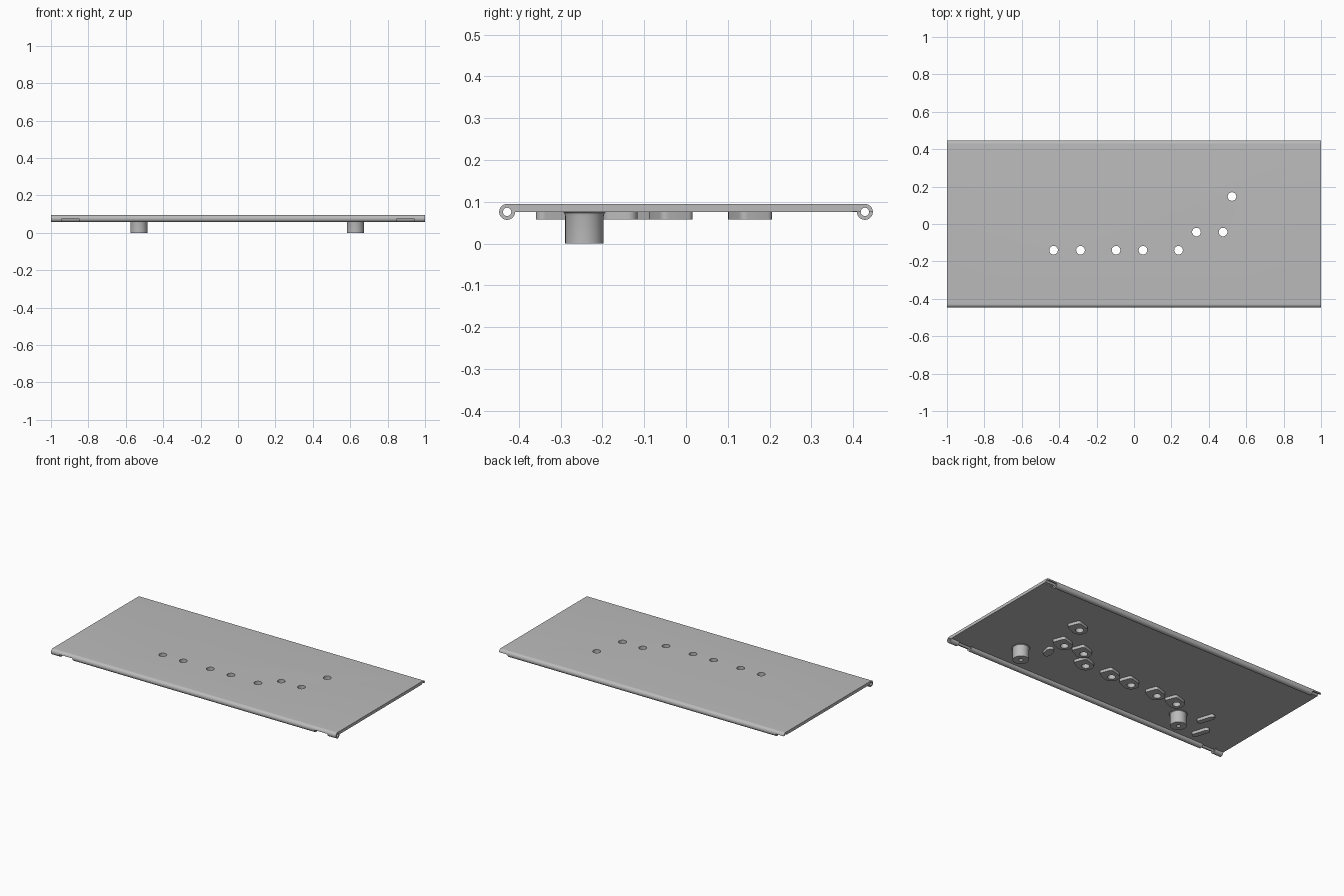
import bpy, bmesh
from math import sin, cos, pi, radians
from mathutils import Matrix, Vector, geometry

cube = bpy.data.objects.get("Cube")
if cube:
    bpy.data.objects.remove(cube, do_unlink=True)

TOP, UNDER, LOW = 0.095, 0.076, 0.058      # plate top, plate underside, pad bottom
EDGE_Y, EDGE_R, BORE_R, HOLE_R = 0.428, 0.019, 0.01, 0.023

grey = bpy.data.materials.new("light grey metal")
grey.use_nodes = True
grey.diffuse_color = (0.5, 0.5, 0.5, 1)
grey.node_tree.nodes["Principled BSDF"].inputs["Base Color"].default_value = (0.5, 0.5, 0.5, 1)


def finish(bm, name):
    bmesh.ops.recalc_face_normals(bm, faces=bm.faces)
    mesh = bpy.data.meshes.new(name)
    bm.to_mesh(mesh)
    bm.free()
    mesh.materials.append(grey)
    obj = bpy.data.objects.new(name, mesh)
    bpy.context.collection.objects.link(obj)
    return obj


def activate(obj):
    bpy.ops.object.select_all(action='DESELECT')
    obj.select_set(True)
    bpy.context.view_layer.objects.active = obj


def smooth(obj):
    activate(obj)
    bpy.ops.object.shade_smooth_by_angle(angle=radians(30))


def prism(points, push, name):
    """Extrude a closed 3D outline along a vector."""
    bm = bmesh.new()
    face = bm.faces.new([bm.verts.new(p) for p in points])
    new = bmesh.ops.extrude_face_region(bm, geom=[face])["geom"]
    bmesh.ops.translate(bm, vec=push, verts=[v for v in new if isinstance(v, bmesh.types.BMVert)])
    return finish(bm, name)


def circle(x, y, r, n=32):
    return [Vector((x + r * cos(2 * pi * i / n), y + r * sin(2 * pi * i / n))) for i in range(n)]


def hull_pad(circles, name):
    """Flat pad on the underside, wrapped around a set of circles."""
    pts = [p for c in circles for p in circle(*c)]
    outline = [pts[i] for i in geometry.convex_hull_2d(pts)]
    return prism([(p.x, p.y, LOW) for p in outline], (0, 0, UNDER - LOW + 0.002), name)


def rod(center, r, length, axis):
    bm = bmesh.new()
    turn = Matrix.Rotation(pi / 2, 4, 'Y') if axis == 'X' else Matrix()
    bmesh.ops.create_cone(bm, cap_ends=True, segments=32, radius1=r, radius2=r, depth=length,
                          matrix=Matrix.Translation(center) @ turn)
    return finish(bm, "cutter")


def box(x0, x1, y0, y1, z0, z1):
    return prism([(x0, y0, z0), (x1, y0, z0), (x1, y1, z0), (x0, y1, z0)], (0, 0, z1 - z0), "cutter")


def cut(obj, cutter):
    cutter.hide_render = True
    mod = obj.modifiers.new("cut", 'BOOLEAN')
    mod.operation, mod.solver, mod.object = 'DIFFERENCE', 'EXACT', cutter
    activate(obj)
    bpy.ops.object.modifier_apply(modifier=mod.name)
    bpy.data.objects.remove(cutter, do_unlink=True)


# Plate with a rolled bead along both long edges
bead = [(EDGE_Y + EDGE_R * cos(a), UNDER + EDGE_R * sin(a))
        for a in [radians(90 - 270 * i / 36) for i in range(37)]]
profile = bead + [(-y, z) for y, z in reversed(bead)]
plate = prism([(-1, y, z) for y, z in profile], (2, 0, 0), "plate")

# Bores through the beads, and the gaps in their lower halves near the ends
for side in (-1, 1):
    cut(plate, rod((0, side * EDGE_Y, UNDER), BORE_R, 2.2, 'X'))
    for gap, y in (((0.85, 0.94), -EDGE_Y), ((0.94, 1.1), EDGE_Y)):
        x0, x1 = sorted(side * g for g in gap)
        cut(plate, box(x0, x1, y - 0.03, y + 0.03, 0, UNDER + 0.0005))

# Drilled pads under the plate
holes = [(x, -0.14) for x in (-0.43, -0.286, -0.096, 0.048, 0.238)]
holes += [(0.334, -0.043), (0.476, -0.043), (0.524, 0.147)]
for i, (x, y) in enumerate(holes):
    pad = hull_pad([(x, y, 0.046), (x + 0.06, y - 0.005, 0.016), (x + 0.042, y + 0.043, 0.016)],
                   f"drilled_pad_{i + 1}")
    for part in (plate, pad):
        cut(part, rod((x, y, UNDER), HOLE_R, 0.2, 'Z'))
    smooth(pad)
smooth(plate)

# Plain oblong pads
for i, (x, y, dx, dy, r) in enumerate([(-0.672, -0.17, -0.012, 0.037, 0.017),
                                       (-0.746, -0.305, -0.012, 0.037, 0.017),
                                       (0.496, -0.158, 0.005, 0.02, 0.022)]):
    smooth(hull_pad([(x - dx, y - dy, r), (x + dx, y + dy, r)], f"oblong_pad_{i + 1}"))

# Round feet with a flared root and a small centre hole
for name, x in (("right_foot", -0.53), ("left_foot", 0.628)):
    bm = bmesh.new()
    rings = [(0, 0.025), (0.012, 0.025), (0.012, 0), (0.046, 0), (0.046, 0.066),
             (0.048, 0.073), (0.053, UNDER + 0.001)]
    verts = [bm.verts.new((r, 0, z)) for r, z in rings]
    edges = [bm.edges.new(pair) for pair in zip(verts, verts[1:])]
    bmesh.ops.spin(bm, geom=verts + edges, cent=(0, 0, 0), axis=(0, 0, 1), angle=2 * pi, steps=40)
    bmesh.ops.remove_doubles(bm, verts=bm.verts, dist=0.0001)
    bmesh.ops.translate(bm, vec=(x, -0.243, 0), verts=bm.verts)
    smooth(finish(bm, name))
